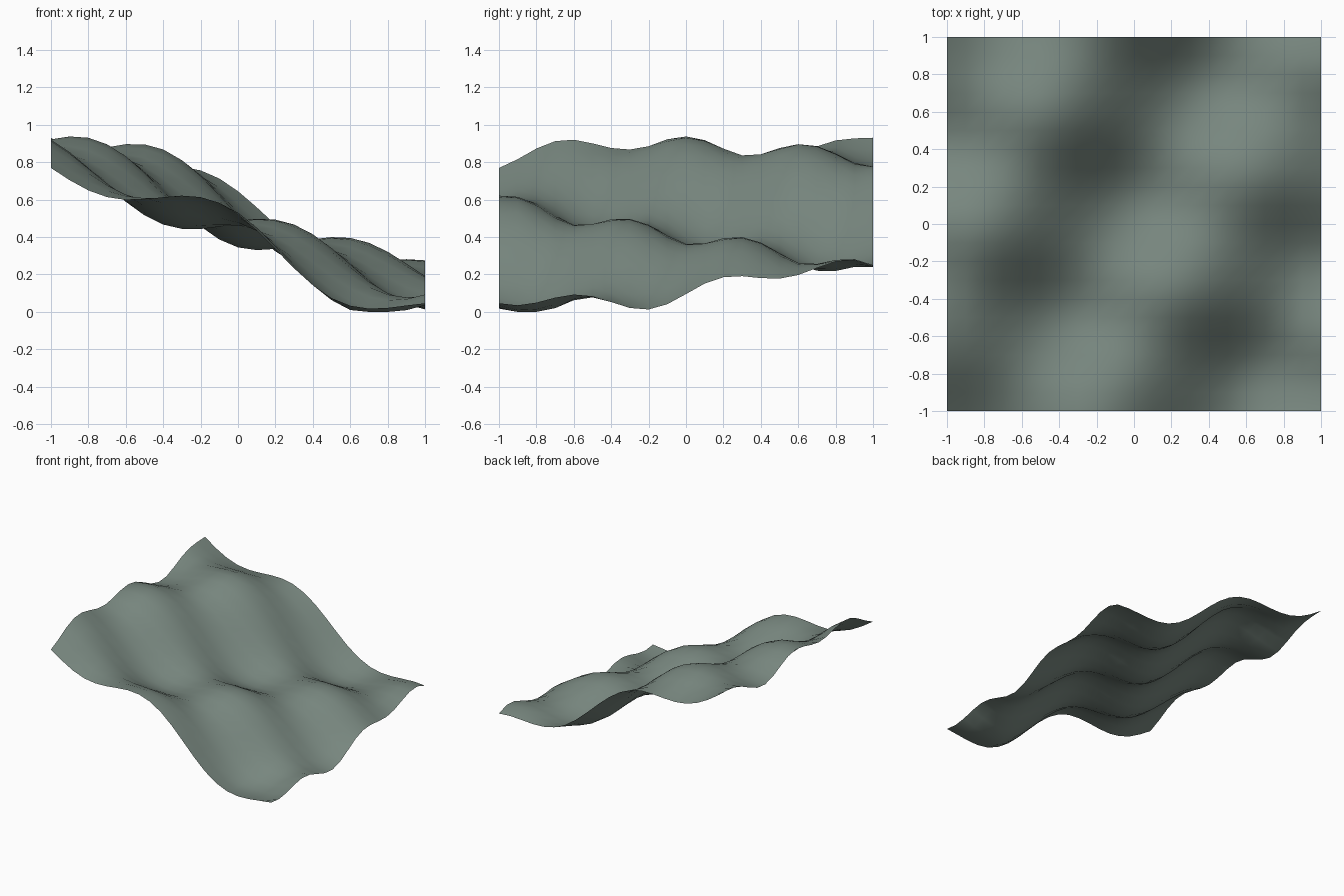
import bpy
import bmesh
from math import sin, cos

cube = bpy.data.objects.get("Cube")
if cube:
    bpy.data.objects.remove(cube, do_unlink=True)


def height(x, y):
    # Long slope falling towards +x, steeper along the front and back edges
    slope = 0.48 + 0.05 * y + 0.02 * x * x - 0.41 * sin(1.15 * (x - 0.1 * y))
    warp = -0.07 * x * (y * y - 0.4) - 0.01 * x * y
    # Broad diagonal swell, strongest in the middle, and a shorter cross ripple
    swell = (0.108 - 0.024 * x * x) * cos(4.9 * x - 3.0 * y - 2.5)
    ripple = 0.043 * cos(2.6 * x + 8.6 * y + 2.2)
    return max(0.0, slope + warp + swell + ripple)


# Single grey-green colour
color = (0.19, 0.245, 0.215, 1.0)
mat = bpy.data.materials.new("grey_green")
mat.use_nodes = True
mat.diffuse_color = color
for node in mat.node_tree.nodes:
    if node.type == 'BSDF_PRINCIPLED':
        node.inputs["Base Color"].default_value = color
        node.inputs["Roughness"].default_value = 0.8

# Wavy sheet: a square grid lifted by the height function
mesh = bpy.data.meshes.new("wavy_sheet")
bm = bmesh.new()
bmesh.ops.create_grid(bm, x_segments=20, y_segments=20, size=1.0)
for v in bm.verts:
    v.co.z = height(v.co.x, v.co.y)
for f in bm.faces:
    f.smooth = True
bm.to_mesh(mesh)
bm.free()
mesh.materials.append(mat)

sheet = bpy.data.objects.new("wavy_sheet", mesh)
bpy.context.collection.objects.link(sheet)
